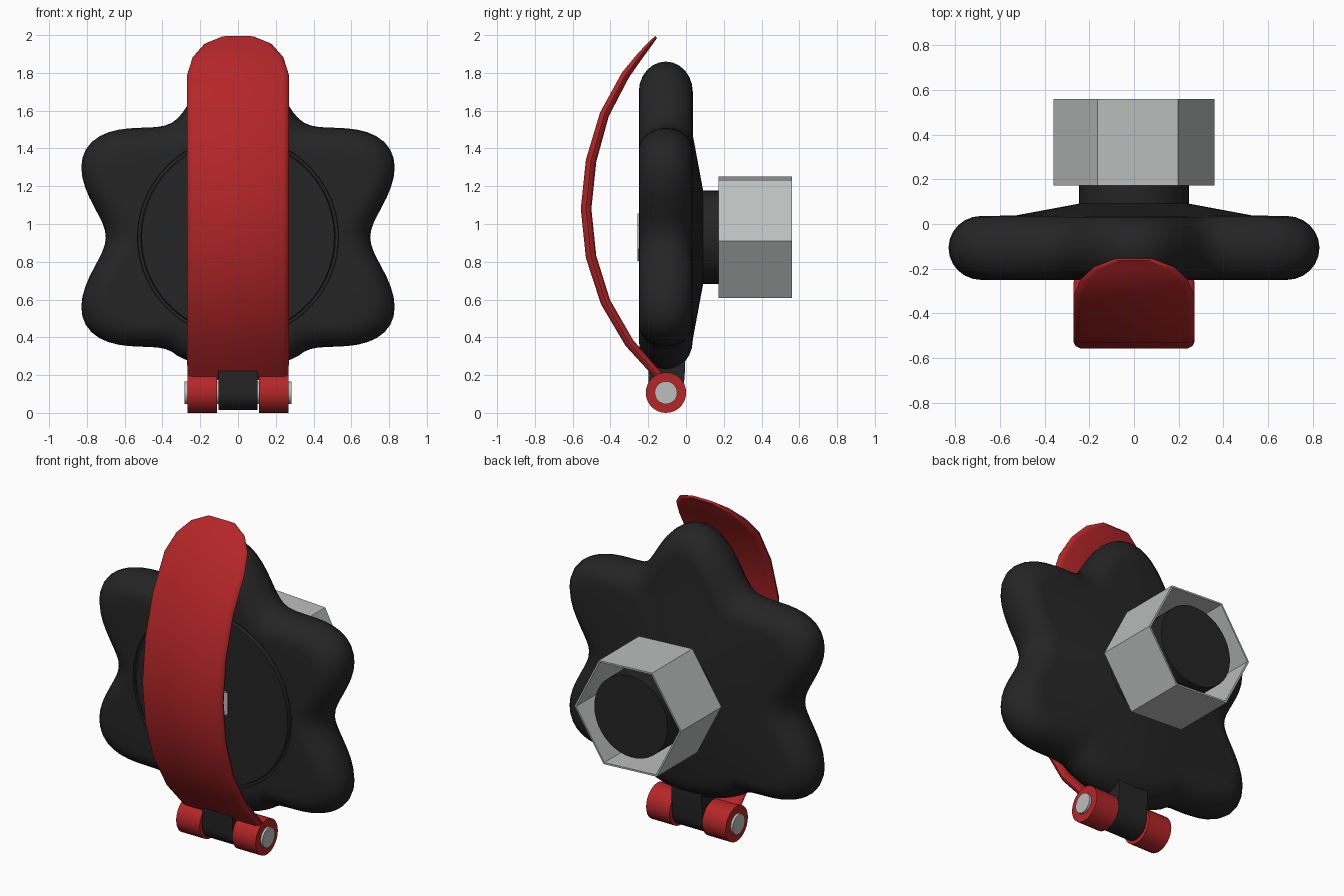
import bpy, bmesh, math
from math import sin, cos, radians, pi

if "Cube" in bpy.data.objects:
    bpy.data.objects.remove(bpy.data.objects["Cube"])


def material(name, rgb):
    m = bpy.data.materials.new(name)
    m.diffuse_color = (*rgb, 1)
    m.use_nodes = True
    m.node_tree.nodes["Principled BSDF"].inputs["Base Color"].default_value = m.diffuse_color
    return m


BLACK = material("black plastic", (0.018, 0.018, 0.018))
RED = material("red plastic", (0.46, 0.019, 0.021))
STEEL = material("grey steel", (0.5, 0.52, 0.51))

CZ = 0.93                 # height of the knob axis
HY, HZ = -0.106, 0.107    # hinge axis


def loft(name, rings, mat, caps=True, loop=False, angle=35):
    """Skin a list of equal-length closed rings of points."""
    bm = bmesh.new()
    vs = [[bm.verts.new(p) for p in r] for r in rings]
    n = len(vs[0])
    pairs = list(zip(vs, vs[1:])) + ([(vs[-1], vs[0])] if loop else [])
    for a, b in pairs:
        for i in range(n):
            j = (i + 1) % n
            bm.faces.new((a[i], a[j], b[j], b[i]))
    if caps and not loop:
        bm.faces.new(vs[0])
        bm.faces.new(vs[-1])
    bmesh.ops.recalc_face_normals(bm, faces=bm.faces)
    me = bpy.data.meshes.new(name)
    bm.to_mesh(me)
    bm.free()
    me.materials.append(mat)
    me.shade_smooth()
    me.set_sharp_from_angle(angle=radians(angle))
    ob = bpy.data.objects.new(name, me)
    bpy.context.collection.objects.link(ob)
    return ob


def ring_y(r, y, n, turn=0):
    """Ring about the knob axis."""
    return [(r * cos(turn + 2 * pi * i / n), y, CZ + r * sin(turn + 2 * pi * i / n))
            for i in range(n)]


def ring_x(r, x, n=28):
    """Ring about the hinge axis."""
    return [(x, HY + r * cos(2 * pi * i / n), HZ + r * sin(2 * pi * i / n))
            for i in range(n)]


# knob: six-lobed outline with the bottom lobe left off for the hinge
N = 120


def outline(a):
    if abs(a - 1.5 * pi) < radians(30):
        return 0.705
    return 0.815 + 0.115 * cos(6 * (a - pi / 2))


def lobe_ring(inset, y):
    pts = []
    for i in range(N):
        a = 2 * pi * i / N
        r = outline(a) - inset
        pts.append((r * cos(a), y, CZ + r * sin(a)))
    return pts


rings = [ring_y(0.1, -0.25, N), ring_y(0.51, -0.25, N), ring_y(0.515, -0.23, N),
         ring_y(0.53, -0.23, N), ring_y(0.532, -0.249, N)]          # face and groove
rings += [lobe_ring(0.16 * (1 - cos(radians(t))), -0.107 + 0.143 * sin(radians(t)))
          for t in range(-90, 91, 15)]                              # rounded rim
rings += [ring_y(0.53, 0.038, N), ring_y(0.24, 0.092, N)]           # back cone
loft("knob", rings, BLACK)

# neck running through the hexagonal sleeve
loft("neck", [ring_y(0.247, 0.05, 40), ring_y(0.247, 0.53, 40)], BLACK)
T = radians(-3)
loft("hex_sleeve", [ring_y(0.36, 0.172, 6, T), ring_y(0.36, 0.56, 6, T),
                    ring_y(0.348, 0.56, 6, T), ring_y(0.348, 0.172, 6, T)],
     STEEL, loop=True)

# hexagonal bolt head in the middle of the front face
loft("front_bolt", [ring_y(0.125, -0.24, 6, pi / 2), ring_y(0.125, -0.258, 6, pi / 2),
                    ring_y(0.1, -0.258, 6, pi / 2), ring_y(0.095, -0.252, 6, pi / 2)], STEEL)

# hinge lug: rounded at the bottom, rising into the knob
lug = [(HY + 0.092 * cos(t * pi / 12), HZ + 0.092 * sin(t * pi / 12)) for t in range(-12, 1)]
lug += [(-0.005, 0.23), (-0.005, 0.36), (-0.198, 0.36)]
loft("hinge_lug", [[(x, y, z) for y, z in lug] for x in (-0.102, 0.102)], BLACK)

# hinge barrels and pin
for side, name in ((-1, "left"), (1, "right")):
    loft(name + "_hinge_barrel", [ring_x(0.107, side * 0.11), ring_x(0.107, side * 0.268)], RED)
loft("hinge_pin", [ring_x(0.06, -0.282), ring_x(0.06, 0.282)], STEEL)

# lever: bowed strap; outer edge (y, z), half width, thickness
path = [(-0.155, 0.175, 0.268, 0.045), (-0.32, 0.355, 0.27, 0.05), (-0.45, 0.575, 0.27, 0.053),
        (-0.53, 0.82, 0.27, 0.056), (-0.557, 1.08, 0.27, 0.056), (-0.53, 1.34, 0.27, 0.056),
        (-0.455, 1.59, 0.27, 0.05), (-0.34, 1.80, 0.27, 0.045), (-0.262, 1.895, 0.24, 0.036),
        (-0.202, 1.96, 0.18, 0.026), (-0.163, 1.995, 0.09, 0.014)]
rings = []
for i, (y, z, w, t) in enumerate(path):
    a, b = path[max(i - 1, 0)], path[min(i + 1, len(path) - 1)]
    dy, dz = b[0] - a[0], b[1] - a[1]
    d = math.hypot(dy, dz)
    ny, nz = dz / d, -dy / d          # towards the knob
    half = [(w - 0.03, 0), (w - 0.008, 0.2 * t), (w, 0.5 * t), (w - 0.008, 0.8 * t), (w - 0.03, t)]
    section = half + [(-x, o) for x, o in reversed(half)]
    rings.append([(x, y + ny * o, z + nz * o) for x, o in section])
loft("lever", rings, RED, angle=50)
